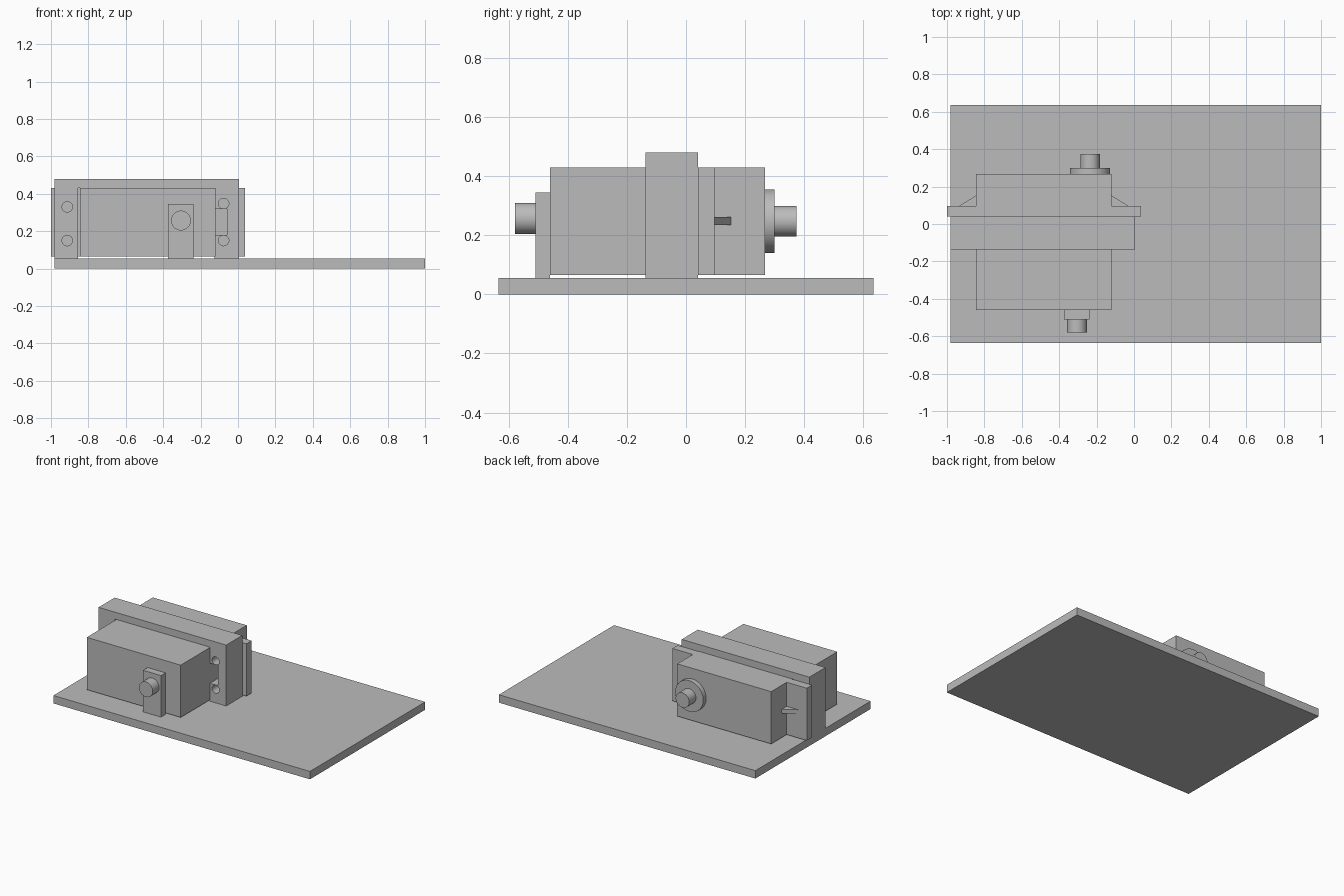
import bpy
import bmesh
from math import radians
from mathutils import Matrix, Vector

default = bpy.data.objects.get("Cube")
if default:
    bpy.data.objects.remove(default, do_unlink=True)

GREY = (0.5, 0.5, 0.5, 1)
grey = bpy.data.materials.new("plain grey")
grey.use_nodes = True
grey.diffuse_color = GREY
grey.node_tree.nodes["Principled BSDF"].inputs["Base Color"].default_value = GREY


def finish(name, bm):
    bmesh.ops.recalc_face_normals(bm, faces=bm.faces[:])
    mesh = bpy.data.meshes.new(name)
    bm.to_mesh(mesh)
    bm.free()
    mesh.materials.append(grey)
    obj = bpy.data.objects.new(name, mesh)
    bpy.context.collection.objects.link(obj)
    return obj


def activate(obj):
    bpy.ops.object.select_all(action='DESELECT')
    obj.select_set(True)
    bpy.context.view_layer.objects.active = obj


def box(name, x, y, z):
    """Box from (low, high) pairs."""
    bm = bmesh.new()
    bmesh.ops.create_cube(bm, size=1)
    for v in bm.verts:
        v.co = [lo + (c + 0.5) * (hi - lo) for c, (lo, hi) in zip(v.co, (x, y, z))]
    return finish(name, bm)


def prism(name, points, direction):
    """Extrude a flat outline along a direction."""
    bm = bmesh.new()
    face = bm.faces.new([bm.verts.new(p) for p in points])
    top = bmesh.ops.extrude_face_region(bm, geom=[face])["geom"]
    moved = [g for g in top if isinstance(g, bmesh.types.BMVert)]
    bmesh.ops.translate(bm, verts=moved, vec=Vector(direction))
    return finish(name, bm)


def rod(name, x, z, radius, y):
    """Cylinder lying along y."""
    bm = bmesh.new()
    bmesh.ops.create_cone(bm, cap_ends=True, segments=48, radius1=radius,
                          radius2=radius, depth=y[1] - y[0])
    turn = Matrix.Translation((x, sum(y) / 2, z)) @ Matrix.Rotation(radians(90), 4, 'X')
    bmesh.ops.transform(bm, matrix=turn, verts=bm.verts[:])
    obj = finish(name, bm)
    activate(obj)
    bpy.ops.object.shade_smooth_by_angle(angle=radians(30))
    return obj


# Base plate
PLATE_TOP = 0.055
box("base_plate", (-0.98, 1.0), (-0.635, 0.635), (0, PLATE_TOP))

# Mounting arch with a cable notch in the left post
outline = [(-0.98, PLATE_TOP), (-0.98, 0.48), (0.005, 0.48), (0.005, PLATE_TOP),
           (-0.125, PLATE_TOP), (-0.125, 0.18), (-0.06, 0.18), (-0.06, 0.32),
           (-0.125, 0.32), (-0.125, 0.432), (-0.855, 0.432), (-0.855, PLATE_TOP)]
arch = prism("mounting_arch", [(x, -0.137, z) for x, z in outline], (0, 0.177, 0))

# Screw holes through the posts
for x, z in ((-0.913, 0.33), (-0.913, 0.15), (-0.077, 0.348), (-0.077, 0.15)):
    cutter = rod("screw_hole_cutter", x, z, 0.028, (-0.2, 0.039))
    cutter.hide_render = True
    activate(arch)
    cut = arch.modifiers.new("screw_hole", 'BOOLEAN')
    cut.operation = 'DIFFERENCE'
    cut.solver = 'EXACT'
    cut.object = cutter
    bpy.ops.object.modifier_apply(modifier=cut.name)
    bpy.data.objects.remove(cutter, do_unlink=True)

# Motor case and its mounting flange
BODY_X, BODY_Z = (-0.845, -0.12), (0.065, 0.43)
box("motor_case", BODY_X, (-0.46, 0.268), BODY_Z)
box("case_flange", (-1.0, 0.037), (0.04, 0.097), BODY_Z)

# Small stiffening ribs on the flange
for side, x, sign in (("right", BODY_X[0], -1), ("left", BODY_X[1], 1)):
    prism(side + "_rib",
          [(x, 0.097, 0.235), (x + sign * 0.09, 0.097, 0.235), (x, 0.152, 0.235)],
          (0, 0, 0.027))

# Output shaft at the back
rod("output_collar", -0.235, 0.248, 0.108, (0.268, 0.3))
rod("output_shaft", -0.235, 0.248, 0.052, (0.3, 0.375))

# Support block and pivot pin at the front
box("pivot_block", (-0.375, -0.237), (-0.51, -0.46), (PLATE_TOP, 0.345))
rod("pivot_pin", -0.305, 0.257, 0.053, (-0.58, -0.51))
